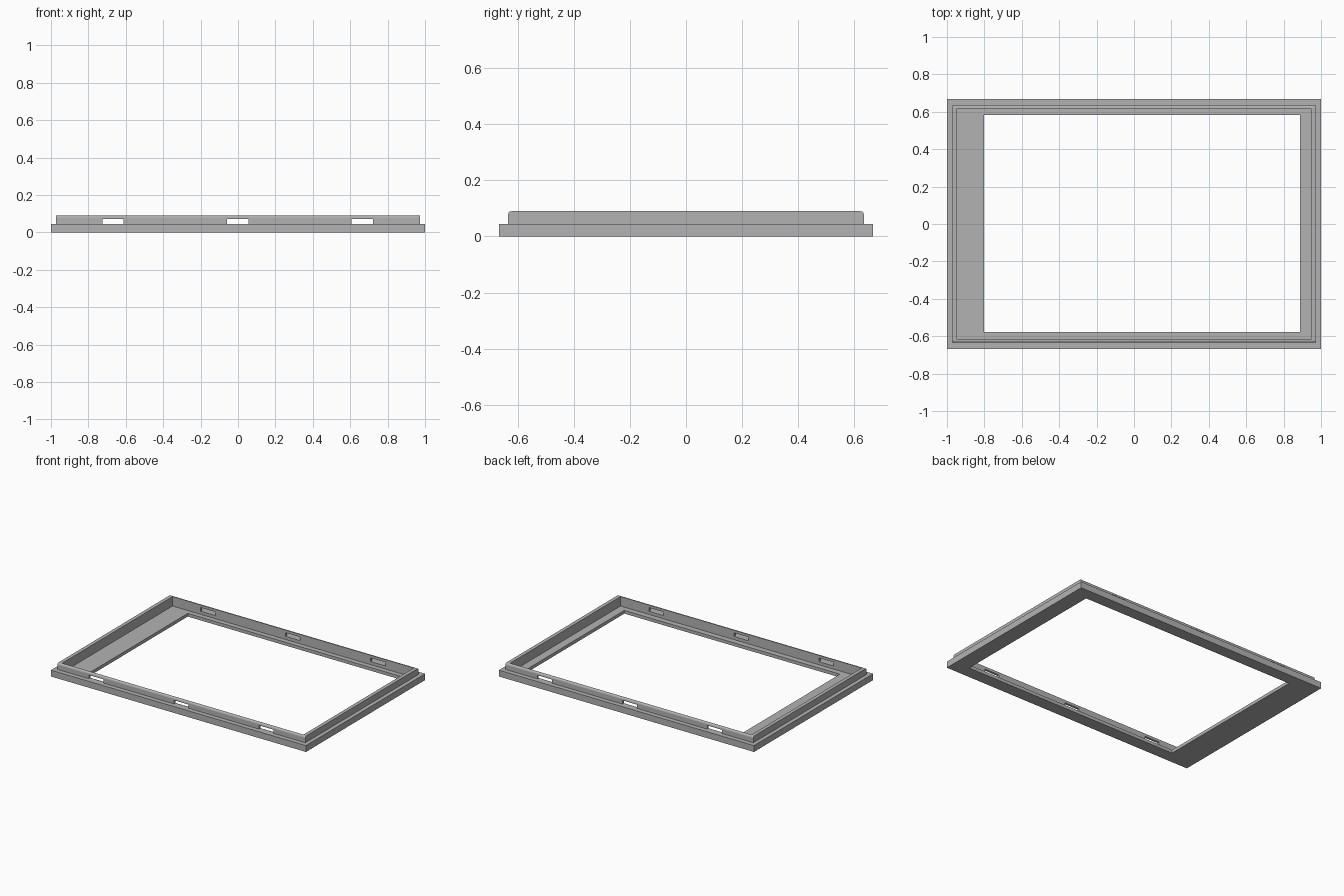
import bpy
import bmesh
from mathutils import Vector

cube = bpy.data.objects.get("Cube")
if cube:
    bpy.data.objects.remove(cube, do_unlink=True)

grey = bpy.data.materials.new("plain grey")
grey.use_nodes = True
colour = (0.45, 0.45, 0.45, 1)
grey.diffuse_color = colour
grey.node_tree.nodes["Principled BSDF"].inputs["Base Color"].default_value = colour


def box(name, low, high):
    """Box between two opposite corners."""
    low, high = Vector(low), Vector(high)
    bm = bmesh.new()
    bmesh.ops.create_cube(bm, size=1)
    for v in bm.verts:
        v.co = (low + high) / 2 + v.co * (high - low)
    mesh = bpy.data.meshes.new(name)
    bm.to_mesh(mesh)
    bm.free()
    obj = bpy.data.objects.new(name, mesh)
    bpy.context.collection.objects.link(obj)
    mesh.materials.append(grey)
    return obj


def combine(target, other, operation):
    """Apply a boolean and discard the second solid."""
    mod = target.modifiers.new(operation, "BOOLEAN")
    mod.operation = operation
    mod.solver = "EXACT"
    mod.object = other
    bpy.context.view_layer.objects.active = target
    bpy.ops.object.modifier_apply(modifier=mod.name)
    bpy.data.objects.remove(other, do_unlink=True)


# Raised rim, rounded along its long top edges
rim = box("raised_rim", (-0.972, -0.634, 0.01), (0.972, 0.634, 0.09))
bm = bmesh.new()
bm.from_mesh(rim.data)
long_edges = [e for e in bm.edges
              if all(v.co.z > 0.08 for v in e.verts)
              and abs(e.verts[0].co.x - e.verts[1].co.x) > 1]
bmesh.ops.bevel(bm, geom=long_edges, offset=0.012, segments=3,
                profile=0.5, affect="EDGES")
bm.to_mesh(rim.data)
bm.free()

# Snap slots through the front and back of the rim
for x in (-0.668, -0.002, 0.665):
    slot = box("slot_cutter", (x - 0.057, -1, 0.03), (x + 0.057, 1, 0.071))
    combine(rim, slot, "DIFFERENCE")

# Bezel plate, joined to the rim and hollowed down to a thin floor
frame = box("bezel_frame", (-1, -0.667, 0), (1, 0.667, 0.045))
combine(frame, rim, "UNION")
combine(frame, box("cavity_cutter", (-0.946, -0.618, 0.023), (0.946, 0.618, 0.2)),
        "DIFFERENCE")

# Off-centre window opening
combine(frame, box("window_cutter", (-0.802, -0.578, -0.1), (0.888, 0.583, 0.2)),
        "DIFFERENCE")
